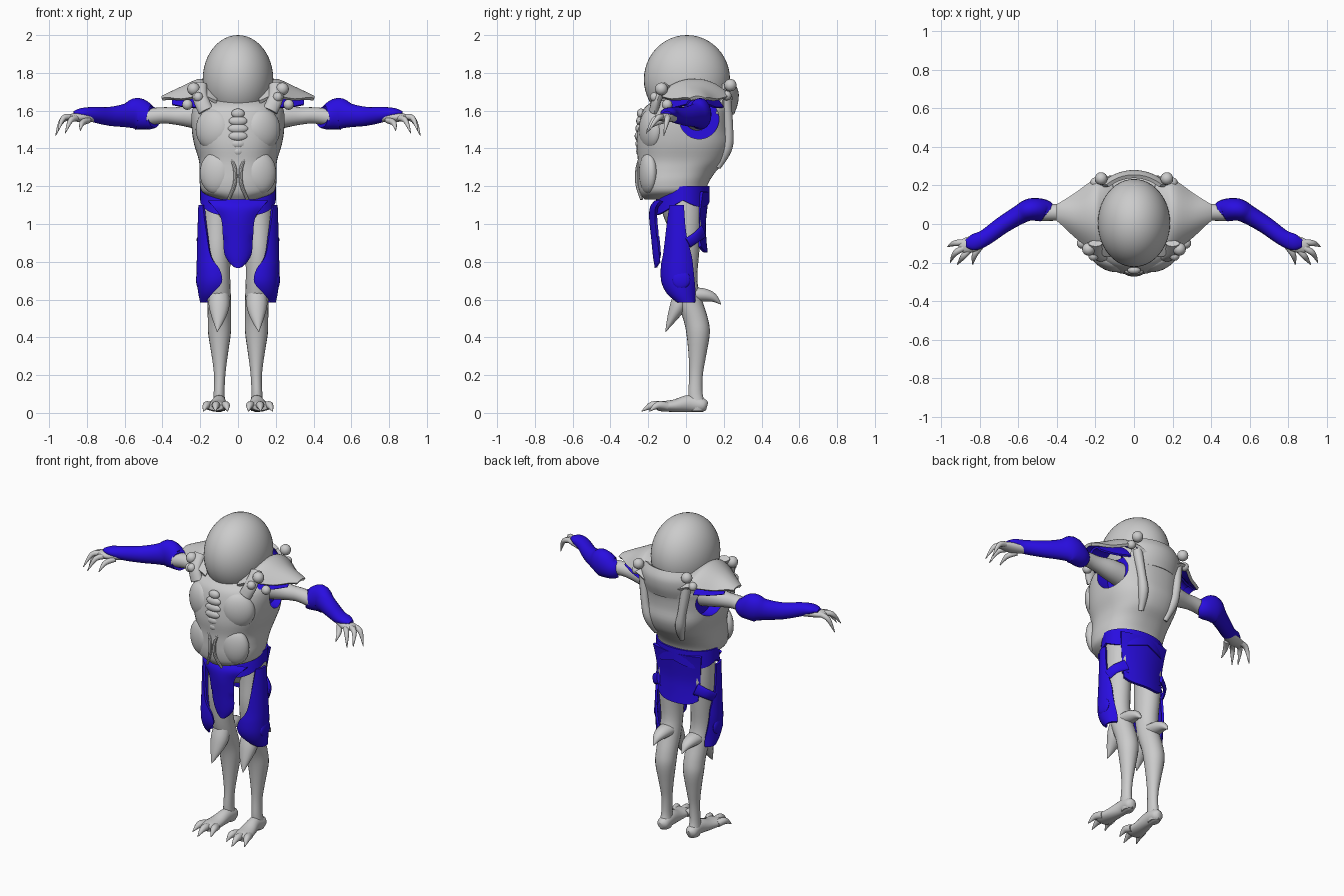
import bpy, bmesh, math
from mathutils import Vector, Matrix

if "Cube" in bpy.data.objects:
    bpy.data.objects.remove(bpy.data.objects["Cube"])


def material(name, col):
    m = bpy.data.materials.new(name)
    m.diffuse_color = (*col, 1)
    m.use_nodes = True
    m.node_tree.nodes["Principled BSDF"].inputs["Base Color"].default_value = m.diffuse_color
    return m


GREY = material("grey", (0.6, 0.6, 0.6))
BLUE = material("blue", (0.022, 0.004, 0.75))


def smooth(pts, k=4):
    """Catmull-Rom through tuples of any length."""
    out = []
    for i in range(len(pts) - 1):
        p0, p1, p2, p3 = (pts[max(i - 1, 0)], pts[i], pts[i + 1], pts[min(i + 2, len(pts) - 1)])
        for s in range(k):
            t = s / k
            out.append(tuple(0.5 * (2 * b + (c - a) * t + (2 * a - 5 * b + 4 * c - d) * t * t
                                    + (3 * b - a - 3 * c + d) * t ** 3)
                             for a, b, c, d in zip(p0, p1, p2, p3)))
    return out + [tuple(pts[-1])]


def make(name, bm, mats, mirror=False):
    me = bpy.data.meshes.new(name)
    bm.to_mesh(me)
    bm.free()
    ob = bpy.data.objects.new(name, me)
    bpy.context.collection.objects.link(ob)
    for m in mats:
        me.materials.append(m)
    if mirror:
        md = ob.modifiers.new("mirror", 'MIRROR')
        md.use_mirror_merge = False
    return ob


def tube(name, pts, mats, mirror=True, up=(0, 0, 1), flat=False, n=20, power=1.0):
    """Loft of ellipses (x, y, z, side radius, up radius) along a path."""
    pts = smooth([p if len(p) == 5 else (*p, p[3]) for p in pts])
    bm, rings = bmesh.new(), []
    for i, p in enumerate(pts):
        c = Vector(p[:3])
        t = Vector(pts[min(i + 1, len(pts) - 1)][:3]) - Vector(pts[max(i - 1, 0)][:3])
        t = Vector((0, 0, -1)) if flat else t.normalized()
        side = t.cross(Vector(up)).normalized()
        v = side.cross(t)
        ring = []
        for j in range(n):
            a = 2 * math.pi * j / n
            ca, sa = math.cos(a), math.sin(a)
            ca, sa = (math.copysign(abs(q) ** power, q) for q in (ca, sa))
            ring.append(bm.verts.new(c + side * ca * max(p[3], .001) + v * sa * max(p[4], .001)))
        rings.append(ring)
    for a, b in zip(rings, rings[1:]):
        for j in range(n):
            bm.faces.new((a[j], a[(j + 1) % n], b[(j + 1) % n], b[j]))
    bm.faces.new(rings[0])
    bm.faces.new(rings[-1])
    bmesh.ops.recalc_face_normals(bm, faces=bm.faces)
    return make(name, bm, mats, mirror)


def sheet(name, rows, mats, out, thick=0.015, mirror=False):
    """Solidified grid of points; 'out' hints the outer side."""
    bm = bmesh.new()
    grid = [[bm.verts.new(p) for p in r] for r in rows]
    for a, b in zip(grid, grid[1:]):
        for j in range(len(a) - 1):
            bm.faces.new((a[j], a[j + 1], b[j + 1], b[j]))
    bm.normal_update()
    if sum((f.normal for f in bm.faces), Vector()).dot(Vector(out)) < 0:
        bmesh.ops.reverse_faces(bm, faces=bm.faces)
    ob = make(name, bm, mats)
    s = ob.modifiers.new("thick", 'SOLIDIFY')
    s.thickness = thick
    s.offset = -1
    s.material_offset = len(mats) - 1
    if mirror:
        ob.modifiers.new("mirror", 'MIRROR').use_mirror_merge = False
    return ob


def ball(name, c, r, mats=(GREY,), mirror=False, rot=0, seg=20):
    bm = bmesh.new()
    m = Matrix.Translation(c) @ Matrix.Rotation(rot, 4, 'Z') @ Matrix.Diagonal((*r, 1))
    bmesh.ops.create_uvsphere(bm, u_segments=seg, v_segments=seg // 2, radius=1, matrix=m)
    return make(name, bm, mats, mirror)


def arc_rows(rows, n=16):
    """Rows (z, cx, cy, rx, ry, start, end) of horizontal arcs in degrees."""
    return [[(cx + rx * math.cos(a), cy + ry * math.sin(a), z)
             for a in (math.radians(a0 + (a1 - a0) * j / n) for j in range(n + 1))]
            for z, cx, cy, rx, ry, a0, a1 in smooth(rows)]


# head dome
ball("head", (0, 0.005, 1.765), (0.187, 0.228, 0.235), seg=48)

# torso armour: (z, half width, front y, back y)
body = [(1.13, .10, -.22, .06), (1.165, .185, -.245, .10), (1.22, .203, -.255, .12), (1.28, .203, -.255, .16),
        (1.34, .208, -.255, .215), (1.42, .232, -.262, .245), (1.5, .245, -.255, .24), (1.57, .248, -.24, .245),
        (1.62, .235, -.215, .258), (1.655, .19, -.16, .25), (1.66, .12, -.10, .15)]
torso = tube("torso_armour", [(0, (f + b) / 2, z, w, (b - f) / 2) for z, w, f, b in body],
             [GREY, BLUE], False, (0, 1, 0), True, 48, 0.85)

# blue-lined armholes cut into both sides
bm = bmesh.new()
for s in (1, -1):
    m = Matrix.Translation((s * .3, .07, 1.555)) @ Matrix.Rotation(math.pi / 2, 4, 'Y')
    bmesh.ops.create_cone(bm, cap_ends=True, segments=32, radius1=.105, radius2=.105, depth=.26, matrix=m)
for f in bm.faces:
    f.material_index = 1
cutter = make("armhole_cutter", bm, [GREY, BLUE])
cutter.hide_render = True
cut = torso.modifiers.new("armholes", 'BOOLEAN')
cut.object = cutter
cut.solver = 'EXACT'

# chest plates, ribbed breastbone, belly seam
ball("chest_plate", (.13, -.185, 1.5), (.10, .055, .11), mirror=True, rot=.42, seg=28)
ball("flank_plate", (.12, -.20, 1.27), (.085, .045, .11), mirror=True, rot=.3, seg=24)
for i in range(6):
    w = (.03, .042, .052, .055, .05, .035)[i]
    ball("breastbone_rib", (0, -.25 + .004 * abs(i - 2), 1.385 + .04 * i), (w, .022, .026))
tube("belly_seam", [(.035, -.245, 1.345, .008), (.016, -.258, 1.29, .01), (.018, -.258, 1.21, .01),
                    (.05, -.235, 1.13, .008)], [GREY], up=(0, 1, 0), n=8)
tube("back_ridge", [(.15, .21, 1.66, .03), (.13, .225, 1.5, .025), (.11, .215, 1.4, .03), (.09, .17, 1.3, .015)],
     [GREY], up=(0, 1, 0), n=12)


# shoulder pads with blue underside: (x, y0, y1, top z, edge drop)
def pad_rows(rows, n=14):
    return [[(x, a + (b - a) * j / n, z - d * abs(2 * j / n - 1) ** 2.2) for j in range(n + 1)]
            for x, a, b, z, d in smooth(rows)]


sheet("shoulder_pad", pad_rows([(.11, -.17, .25, 1.72, .07), (.165, -.165, .245, 1.755, .08),
                                (.21, -.14, .23, 1.768, .09), (.3, -.075, .165, 1.728, .065),
                                (.37, -.01, .12, 1.695, .025), (.405, .02, .10, 1.677, .01)]),
      [GREY, BLUE], (0, 0, 1), .018, True)
sheet("pad_lining", pad_rows([(.19, -.11, .2, 1.73, .11), (.27, -.06, .16, 1.71, .09), (.35, 0, .12, 1.675, .04)]),
      [BLUE], (0, 0, 1), .012, True)

# back collar with blue lining, clamps and knobs
sheet("collar", arc_rows([(1.58, 0, .02, .24, .235, 40, 140), (1.64, 0, .02, .25, .255, 42, 138),
                          (1.70, 0, .02, .25, .258, 45, 135), (1.75, 0, .02, .23, .235, 52, 128)]),
      [GREY, BLUE], (0, 1, 0), .02)
for c, r in (((.235, -.13, 1.715), .034), ((.21, -.165, 1.672), .026), ((.268, -.10, 1.632), .028),
             ((.17, .235, 1.735), .033), ((.20, .215, 1.68), .026)):
    ball("knob", c, (r, r, r), mirror=True, seg=16)
tube("shoulder_strap", [(.17, -.17, 1.60, .04, .025), (.2, -.15, 1.67, .04, .025), (.2, -.10, 1.74, .035, .02)],
     [GREY], up=(0, 1, 0), n=14)

# arms, gauntlets, hands
tube("upper_arm", [(.14, .06, 1.56, .07), (.24, .06, 1.57, .062), (.33, .06, 1.572, .046), (.4, .06, 1.575, .043),
                   (.49, .06, 1.565, .045)], [GREY])
tube("gauntlet", [(.445, .055, 1.565, .05, .055), (.47, .07, 1.565, .058, .066), (.535, .075, 1.583, .058, .085),
                  (.59, .05, 1.575, .05, .064), (.68, -.005, 1.57, .045, .05), (.77, -.07, 1.58, .042, .04),
                  (.83, -.095, 1.588, .042, .026), (.87, -.10, 1.587, .02, .01)], [BLUE])
tube("hand", [(.75, -.06, 1.57, .03, .03), (.83, -.10, 1.565, .042, .026), (.885, -.115, 1.565, .036, .018),
              (.905, -.12, 1.562, .015, .01)], [GREY])
for a, b, c in (((.87, -.095, 1.567), (.93, -.10, 1.55), (.966, -.118, 1.467)),
                ((.875, -.12, 1.567), (.925, -.15, 1.56), (.952, -.20, 1.49)),
                ((.85, -.13, 1.56), (.885, -.17, 1.55), (.915, -.21, 1.48)),
                ((.79, -.11, 1.55), (.825, -.16, 1.535), (.835, -.21, 1.495))):
    tube("finger", [(*a, .016), (*b, .015), (*c, .002)], [GREY], n=10)

# pelvis, belt and cloth flaps
tube("pelvis", [(0, -.02, 1.2, .15, .11), (0, -.02, 1.08, .16, .11), (0, -.01, .98, .09, .08), (0, 0, .95, .03, .04)],
     [GREY], False, (0, 1, 0), True, 28)
sheet("belt", [[(.2 * math.cos(a), -.015 + .14 * math.sin(a) - .02 * t * max(0, -math.sin(a)),
                 1.2 - .06 * max(0, -math.sin(a)) ** 2 - t * (.075 + .035 * abs(math.sin(2 * a))))
                for a in (2 * math.pi * j / 48 for j in range(49))] for t in (0, .25, .5, .75, 1)],
      [BLUE], (0, 0, 1), .012)


def flap(name, rows, bulge, out):
    """Rows (z, half width, y); the sides curve back by 'bulge'."""
    sheet(name, [[(w * u / 5, y + bulge * (u / 5) ** 2, z + .03 * (u / 5) ** 4 * (i > 12)) for u in range(-5, 6)]
                 for i, (z, w, y) in enumerate(smooth(rows))], [BLUE], out, .015)


flap("front_flap", [(1.125, .16, -.165), (1.09, .13, -.19), (1.03, .09, -.195), (.93, .08, -.185), (.83, .075, -.175),
                    (.785, .06, -.168), (.768, .035, -.166)], .03, (0, -1, 0))
flap("back_flap", [(1.17, .17, .125), (1.1, .16, .115), (1.0, .15, .105), (.92, .145, .108), (.85, .14, .115)],
     -.035, (0, 1, 0))

# thigh guards with knee discs and rear straps
sheet("thigh_guard", arc_rows([(1.10, .11, -.03, .10, .09, -40, 12), (.95, .112, -.03, .103, .092, -58, 20),
                               (.83, .112, -.03, .106, .098, -72, 38), (.76, .115, -.03, .104, .104, -100, 42),
                               (.69, .117, -.03, .10, .10, -108, 50), (.63, .13, -.02, .08, .08, -85, 62),
                               (.585, .155, 0, .045, .05, -70, 75)]), [BLUE], (1, -.3, 0), .014, True)
ball("knee_disc", (.208, -.025, .705), (.014, .048, .048), [BLUE], True)
tube("thigh_strap", [(.205, .01, .90, .03, .01), (.185, .055, .93, .03, .01), (.13, .09, .96, .035, .01)],
     [BLUE], up=(1, 1, 0), n=12)

# legs with knee spike and rear spur
tube("leg", [(.105, 0, 1.18, .08, .09), (.11, -.005, 1.0, .075, .088), (.11, -.015, .85, .07, .085),
             (.105, -.01, .7, .064, .07), (.1, .015, .6, .063, .07), (.098, .05, .5, .062, .066),
             (.098, .064, .42, .06, .062), (.097, .06, .3, .042, .046), (.097, .053, .2, .03, .036),
             (.1, .05, .1, .029, .038), (.1, .062, .04, .035, .045), (.1, .062, .01, .03, .04)],
     [GREY], up=(0, 1, 0), flat=True)
tube("knee_spike", [(.1, -.01, .65, .05, .045), (.1, -.04, .57, .055, .045), (.103, -.075, .5, .035, .026),
                    (.11, -.108, .43, .002)], [GREY], up=(0, 1, 0), n=14)
tube("rear_spur", [(.1, .01, .625, .055, .04), (.1, .09, .625, .045, .036), (.1, .145, .61, .028, .024),
                   (.1, .185, .575, .002)], [GREY], n=14)

# feet and clawed toes
tube("foot", [(.1, .112, .035, .015, .02), (.1, .09, .04, .036, .036), (.1, .02, .05, .038, .045),
              (.11, -.06, .038, .048, .033), (.117, -.13, .034, .056, .026), (.118, -.155, .03, .04, .018)], [GREY])
for a, b, c in (((.075, -.11), (.062, -.155), (.055, -.195)), ((.115, -.12), (.118, -.18), (.12, -.235)),
                ((.15, -.10), (.168, -.15), (.183, -.195))):
    tube("toe", [(*a, .035, .022), (*b, .04, .02), (*c, .008, .002)], [GREY], n=12)

# apply modifiers, drop the cutter, shade
bpy.ops.object.select_all(action='SELECT')
bpy.context.view_layer.objects.active = torso
bpy.ops.object.convert(target='MESH')
bpy.data.objects.remove(cutter)
bpy.ops.object.select_all(action='SELECT')
bpy.ops.object.shade_smooth_by_angle(angle=math.radians(40))
